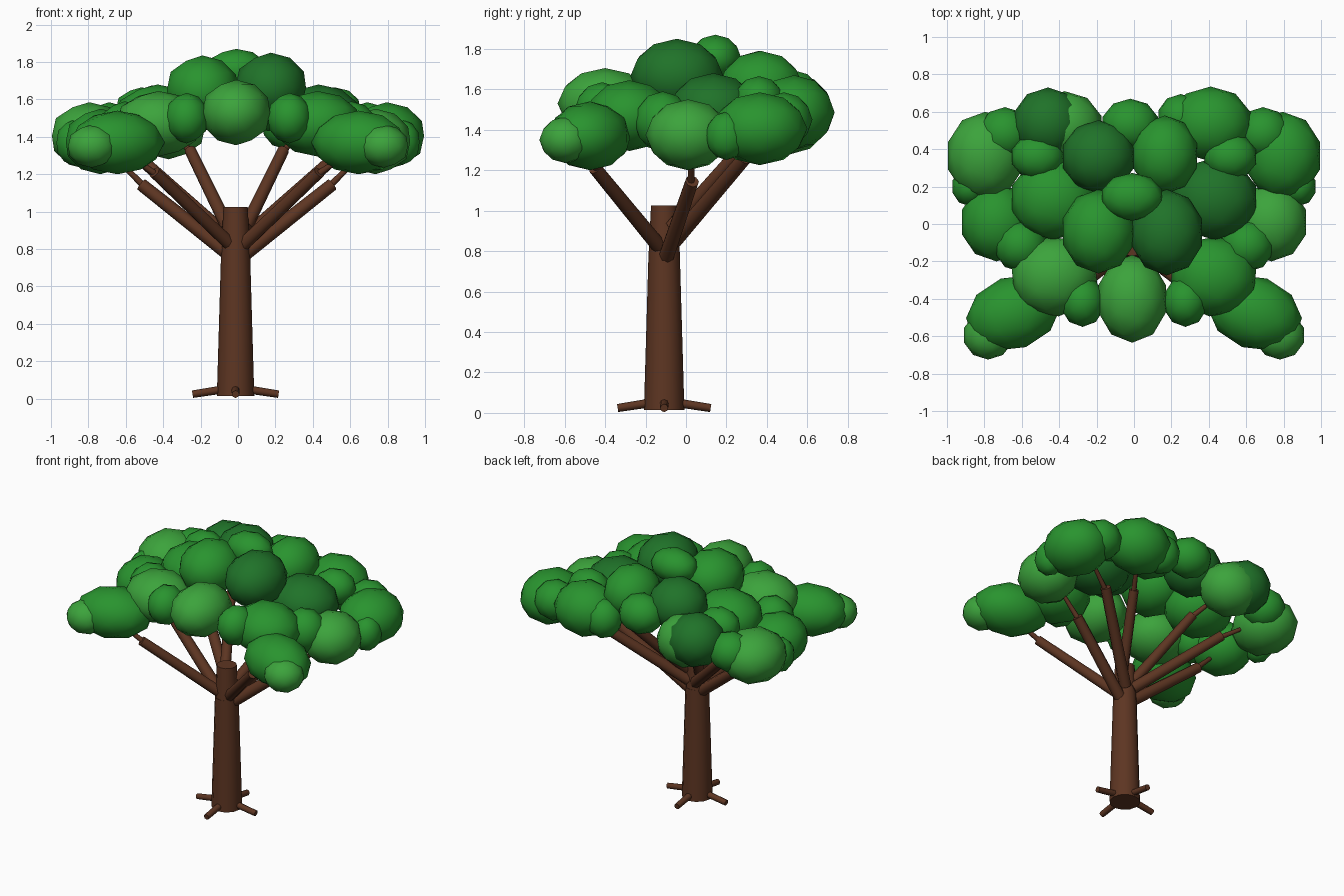
import bpy
from mathutils import Vector

if "Cube" in bpy.data.objects:
    bpy.data.objects.remove(bpy.data.objects["Cube"])


def material(name, rgb):
    m = bpy.data.materials.new(name)
    m.diffuse_color = (*rgb, 1)
    m.use_nodes = True
    m.node_tree.nodes["Principled BSDF"].inputs["Base Color"].default_value = m.diffuse_color
    return m


BARK = material("bark", (0.11, 0.036, 0.016))
GREENS = {
    "d": material("dark_leaf", (0.014, 0.17, 0.022)),
    "m": material("mid_leaf", (0.022, 0.295, 0.028)),
    "l": material("light_leaf", (0.045, 0.37, 0.045)),
}


def finish(name, mat):
    ob = bpy.context.object
    ob.name = name
    ob.data.materials.append(mat)
    bpy.ops.object.shade_smooth_by_angle(angle=0.8)
    return ob


def limb(name, a, b, r1, r2, sides=8):
    """Tapered cylinder from a to b."""
    a, b = Vector(a), Vector(b)
    d = b - a
    bpy.ops.mesh.primitive_cone_add(vertices=sides, radius1=r1, radius2=r2, depth=d.length,
                                    location=(a + b) / 2,
                                    rotation=d.to_track_quat('Z', 'Y').to_euler())
    return finish(name, BARK)


def puff(name, x, y, z, rx, ry, rz, tone="m", turn=0.0):
    """Leaf clump: squashed low-poly ball, optionally turned about z."""
    bpy.ops.mesh.primitive_ico_sphere_add(subdivisions=2, location=(x, y, z),
                                          rotation=(0, 0, turn))
    bpy.context.object.scale = (rx, ry, rz)
    bpy.ops.object.transform_apply(location=False, rotation=False, scale=True)
    return finish(name, GREENS[tone])


# Trunk and roots
CX, CY = -0.013, -0.108
limb("trunk", (CX, CY, 0.015), (CX, CY, 0.8), 0.1, 0.077, 12)
limb("trunk_top", (CX, CY, 0.78), (CX, CY, 1.025), 0.077, 0.065, 12)
for dx, dy in ((1, 0), (-1, 0), (0, 1), (0, -1)):
    limb("root", (CX + 0.05 * dx, CY + 0.05 * dy, 0.052),
         (CX + 0.23 * dx, CY + 0.23 * dy, 0.024), 0.022, 0.02)

# Branches with thin twigs reaching into the leaves, mirrored left and right
BRANCHES = [
    ("front_branch", (0.03, -0.13, 0.82), (0.44, -0.45, 1.21), (0.62, -0.49, 1.33), 0.038),
    ("side_branch", (0.03, -0.10, 0.765), (0.51, 0.03, 1.145), (0.66, 0.03, 1.30), 0.04),
    ("rear_side_branch", (0.03, -0.06, 0.85), (0.49, 0.29, 1.26), (0.68, 0.36, 1.38), 0.04),
    ("rear_branch", (0.05, -0.07, 0.92), (0.25, 0.29, 1.33), (0.36, 0.46, 1.46), 0.036),
]
for name, a, b, c, r in BRANCHES:
    for s in (1, -1):
        a2, b2, c2 = [Vector((s * p[0] + CX * 0.5, p[1], p[2])) for p in (a, b, c)]
        limb(name, a2, b2, r, r * 0.87)
        limb(name + "_twig", b2 - (b2 - a2) * 0.05, c2, 0.018, 0.012)

# Leaf clumps on the centre line
puff("front_clump", -0.01, -0.40, 1.53, 0.19, 0.235, 0.175, "l")
puff("crown_clump", 0.175, -0.045, 1.665, 0.198, 0.23, 0.185, "d")
puff("crown_clump", -0.19, -0.04, 1.65, 0.2, 0.225, 0.185, "m")
puff("crown_tip_clump", -0.01, 0.145, 1.755, 0.168, 0.128, 0.115, "m")
puff("back_crown_clump", -0.19, 0.36, 1.61, 0.2, 0.195, 0.18, "d")
puff("back_crown_clump", 0.165, 0.37, 1.61, 0.182, 0.21, 0.18, "m")
puff("back_clump", -0.02, 0.53, 1.56, 0.155, 0.14, 0.135, "m")

# Rear clumps that differ between the two sides
puff("rear_left_clump", -0.46, 0.54, 1.495, 0.19, 0.19, 0.18, "d")
puff("rear_left_lower_clump", -0.37, 0.52, 1.46, 0.205, 0.19, 0.18, "l")
puff("rear_right_clump", 0.41, 0.535, 1.485, 0.225, 0.2, 0.185, "m")
puff("rear_right_filler", 0.25, 0.57, 1.47, 0.125, 0.125, 0.135, "m")

# Side clumps: |x|, y, z, radii, left tone, right tone, turn
SIDES = [
    ("front_corner_clump", 0.645, -0.475, 1.37, 0.26, 0.195, 0.17, "m", "m", -0.35),
    ("front_corner_tip", 0.78, -0.595, 1.35, 0.135, 0.13, 0.115, "l", "l", 0),
    ("front_side_clump", 0.425, -0.28, 1.47, 0.235, 0.215, 0.175, "l", "m", -0.1),
    ("front_filler", 0.275, -0.415, 1.50, 0.12, 0.135, 0.135, "m", "m", 0),
    ("mid_side_clump", 0.735, 0.01, 1.375, 0.195, 0.21, 0.175, "m", "l", 0),
    ("mid_filler", 0.605, -0.115, 1.44, 0.145, 0.142, 0.15, "m", "m", 0),
    ("inner_clump", 0.43, 0.135, 1.50, 0.235, 0.22, 0.18, "m", "d", 0),
    ("outer_clump", 0.795, 0.365, 1.405, 0.21, 0.235, 0.18, "l", "m", 0),
    ("outer_filler", 0.88, 0.20, 1.37, 0.095, 0.105, 0.12, "m", "m", 0),
    ("upper_filler", 0.515, 0.36, 1.545, 0.145, 0.125, 0.12, "m", "m", 0),
    ("rear_outer_filler", 0.69, 0.485, 1.45, 0.145, 0.14, 0.135, "m", "m", 0),
]
for name, x, y, z, rx, ry, rz, left, right, turn in SIDES:
    puff(name + "_left", -x, y, z, rx, ry, rz, left, -turn)
    puff(name + "_right", x, y, z, rx, ry, rz, right, turn)
